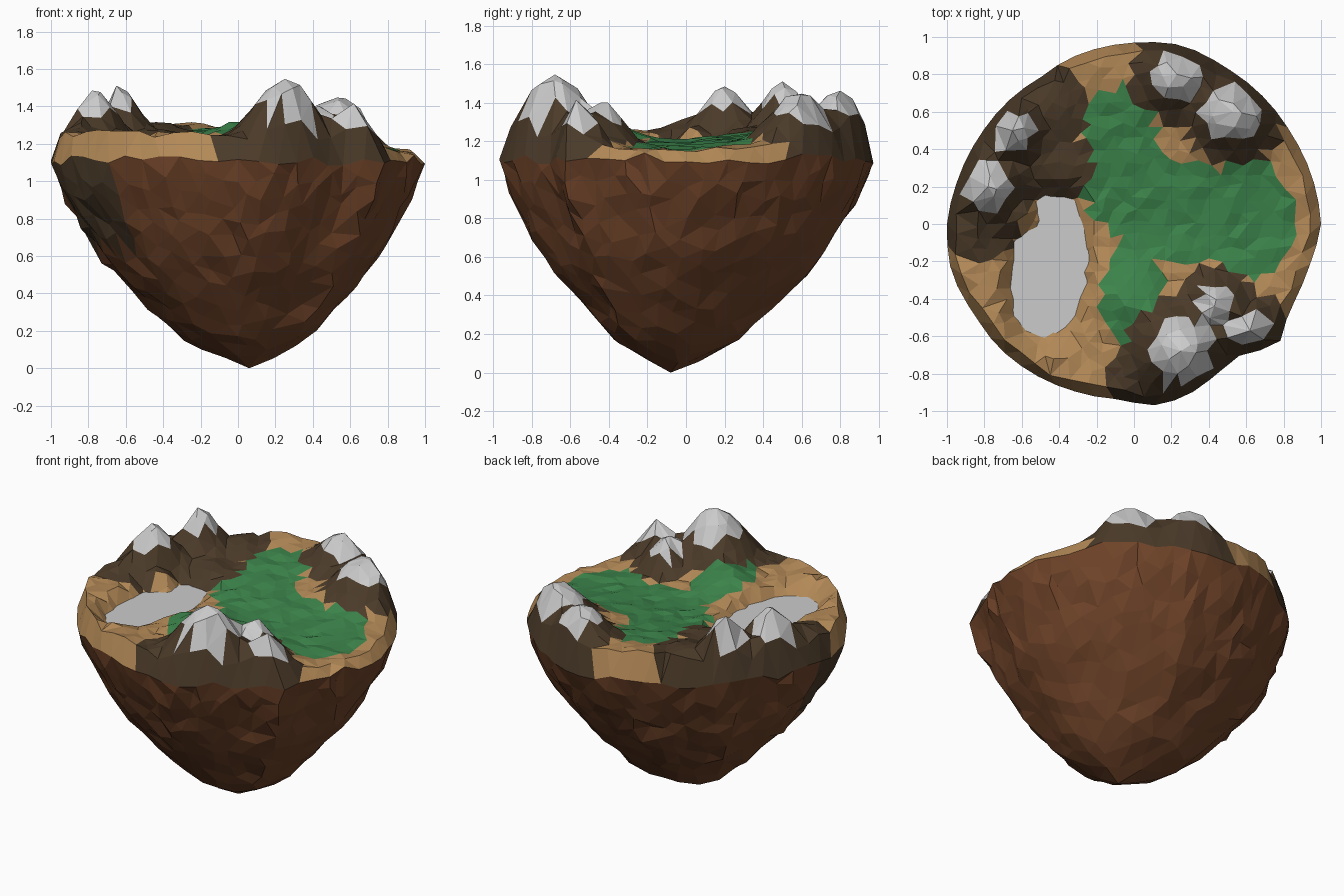
import bpy, bmesh, math, random
from math import pi, cos, sin, atan2, hypot, exp
from mathutils import Vector
from mathutils.geometry import delaunay_2d_cdt

if "Cube" in bpy.data.objects:
    bpy.data.objects.remove(bpy.data.objects["Cube"])

random.seed(4)
APEX = Vector((0.06, -0.08))

# outline radius and rim height by angle
RADIUS = [(0, 1.0), (30, .97), (60, .97), (75, .99), (90, .97), (112, .95), (122, .93), (135, .94), (150, .95),
          (165, .97), (180, 1.0), (195, 1.01), (210, .98), (222, .98), (250, .95), (265, .94), (278, .98),
          (290, .95), (300, .91), (310, .90), (320, 1.01), (330, .95), (345, .96), (360, 1.0)]
RIM = [(0, 1.15), (60, 1.22), (105, 1.31), (150, 1.27), (180, 1.26), (225, 1.29), (250, 1.27),
       (280, 1.24), (310, 1.19), (360, 1.15)]
# underside: (radius fraction, height)
UNDER = [(0, 0), (.05, .01), (.22, .1), (.36, .19), (.47, .31), (.61, .45), (.74, .6), (.83, .75),
         (.92, .9), (.965, 1.0), (1.0, 1.12)]
# peaks: x, y, top, snow radius
PEAKS = [(.25, -.68, 1.54, .17), (.43, -.44, 1.41, .11), (.62, -.57, 1.41, .11), (.23, .80, 1.46, .14),
         (.53, .60, 1.45, .16), (-.65, .50, 1.51, .11), (-.78, .20, 1.48, .12)]
# bare foothills: x, y, top, radius
HILLS = [(-.42, .30, 1.27, .09), (-.45, .62, 1.32, .10), (-.84, .0, 1.31, .08), (-.62, .05, 1.28, .08),
         (.05, -.82, 1.28, .08), (.72, -.60, 1.33, .07), (.45, -.62, 1.36, .08), (.38, .72, 1.36, .08)]
# grass patches: x, y, half sizes
GRASS = [(-.08, .46, .2, .28), (-.04, .22, .25, .25), (.25, .05, .38, .27), (.62, .03, .25, .32),
         (.0, -.38, .18, .25)]


def interp(table, v):
    for (a, p), (b, q) in zip(table, table[1:]):
        if v <= b:
            return p + (q - p) * (v - a) / (b - a)
    return table[-1][1]


def smooth(a, b, v):
    v = min(1, max(0, (v - a) / (b - a)))
    return v * v * (3 - 2 * v)


def degrees(x, y):
    return math.degrees(atan2(y, x)) % 360


def lake(x, y):
    dy = y + .22
    return (abs(x + .45 - .12 * min(0, dy)) / .18) ** 2.4 + (abs(dy) / .35) ** 2.4


def height(x, y):
    ang = degrees(x, y)
    t = hypot(x, y) / interp(RADIUS, ang)
    inner = 1.2 - .045 * x + .09 * max(0, y) + .11 * exp(-((x + .02) ** 2 + (y + .42) ** 2) / .035)
    base = inner + (interp(RIM, ang) - inner) * min(1, t) ** 3
    base = 1.13 + (base - 1.13) * smooth(.45, 2.6, lake(x, y))
    h = base
    for px, py, top, r in PEAKS + HILLS:
        d = hypot(x - px, y - py)
        h = max(h, base + (top - base) * exp(-(d / (1.25 * r)) ** 2.5))
    # steep rim, gentler shoulders on the mountains
    return 1.11 + (base - 1.11) * min(1, (1 - t) / .05) + (h - base) * min(1, (1 - t) / .1)


def scatter(step, limit):
    """Jittered triangular grid inside the unit disc."""
    pts, n = [], int(1.2 / step)
    for j in range(-n - 3, n + 4):
        for i in range(-n - 3, n + 4):
            x = (i + .5 * (j % 2) + random.uniform(-.27, .27)) * step
            y = (j * .87 + random.uniform(-.27, .27)) * step
            if hypot(x, y) < limit:
                pts.append(Vector((x, y)))
    return pts


def paint_top(c):
    x, y, z = c
    t = hypot(x, y) / interp(RADIUS, degrees(x, y))
    if z > 1.3 and t < .95 and any(hypot(x - a, y - b) < r for a, b, _, r in PEAKS):
        return 4
    if any(hypot(x - a, y - b) < 1.2 * r + .09 for a, b, _, r in PEAKS + HILLS) and lake(x, y) > 1:
        return 2
    if lake(x, y) > 2.2 and any(((x - a) / u) ** 2 + ((y - b) / v) ** 2 < 1 for a, b, u, v in GRASS):
        return 3
    return 1


def paint_under(c):
    return 2 if 182 < degrees(c.x, c.y) < 226 and c.z > .64 else 0


def material(name, rgb):
    m = bpy.data.materials.new(name)
    m.diffuse_color = (*rgb, 1)
    m.use_nodes = True
    m.node_tree.nodes["Principled BSDF"].inputs["Base Color"].default_value = m.diffuse_color
    return m


def add_object(name, bm):
    me = bpy.data.meshes.new(name)
    bm.to_mesh(me)
    bm.free()
    ob = bpy.data.objects.new(name, me)
    bpy.context.collection.objects.link(ob)
    return ob


# shared rim loop
bm = bmesh.new()
N = 56
rim2d = [Vector((cos(2 * pi * i / N), sin(2 * pi * i / N))) for i in range(N)]
rim = []
for p in rim2d:
    r = interp(RADIUS, degrees(p.x, p.y))
    rim.append(bm.verts.new((p.x * r, p.y * r, 1.11 + random.uniform(-.03, .03))))


def add_skin(points, place, paint, flip):
    verts = rim + [bm.verts.new(place(p)) for p in points]
    res = delaunay_2d_cdt(rim2d + points, [], [], 0, 1e-6)
    for tri in res[2]:
        vs = [verts[res[3][i][0]] for i in tri]
        try:
            f = bm.faces.new(vs[::-1] if flip else vs)
        except ValueError:
            continue
        f.material_index = paint(f.calc_center_median())


def place_top(p):
    r = interp(RADIUS, degrees(p.x, p.y))
    x, y = p.x * r, p.y * r
    return x, y, height(x, y) + random.uniform(-.01, .01)


# underside arc length table
ARC, total = [0], 0
for (a, b), (c, d) in zip(UNDER, UNDER[1:]):
    total += hypot(c - a, d - b)
    ARC.append(total)


def place_under(p):
    if p.length < .01:
        return APEX.x, APEX.y, 0
    s = p.length * total
    t = interp([(l, u[0]) for l, u in zip(ARC, UNDER)], s)
    z = interp([(l, u[1]) for l, u in zip(ARC, UNDER)], s)
    ang = atan2(p.y, p.x)
    r = interp(RADIUS, math.degrees(ang) % 360)
    side = cos(ang + .6)                              # fuller along one diagonal
    t += (.14 if side > 0 else .28) * t * (1 - t) * side ** 6
    t *= 1 + random.uniform(-.022, .022)
    q = APEX * (1 - t) + Vector((cos(ang), sin(ang))) * r * t
    return q.x, q.y, max(0, z + random.uniform(-.015, .015))


# terrain top, with a vertex on each summit and a ring just inside the rim
tops = [Vector((x, y)) / interp(RADIUS, degrees(x, y)) for x, y, _, _ in PEAKS]
lip = [Vector((cos(a), sin(a))) * random.uniform(.935, .965)
       for a in [2 * pi * (i + .5) / N for i in range(N)]]
grid = [p for p in scatter(.078, .9) if all((p - q).length > .045 for q in tops)]
add_skin(grid + lip + tops, place_top, paint_top, False)

# rocky underside
low = [p for p in scatter(.088, .95) if p.length > .05]
add_skin(low + [Vector((0, 0))], place_under, paint_under, True)

island = add_object("floating_island", bm)
for m in (material("earth", (.16, .057, .022)), material("sand", (.45, .25, .095)),
          material("rock", (.07, .043, .022)), material("grass", (.045, .23, .07)),
          material("snow", (.8, .8, .8))):
    island.data.materials.append(m)

# lake surface
bm = bmesh.new()
ring = []
for i in range(32):
    a = 2 * pi * i / 32
    k = .5
    while lake(-.46 + .2 * k * cos(a), -.22 + .38 * k * sin(a)) < 1.6 and k < 2:
        k += .01
    ring.append(bm.verts.new((-.46 + .2 * k * cos(a), -.22 + .38 * k * sin(a), 1.17)))
bm.faces.new(ring)
add_object("lake_water", bm)
